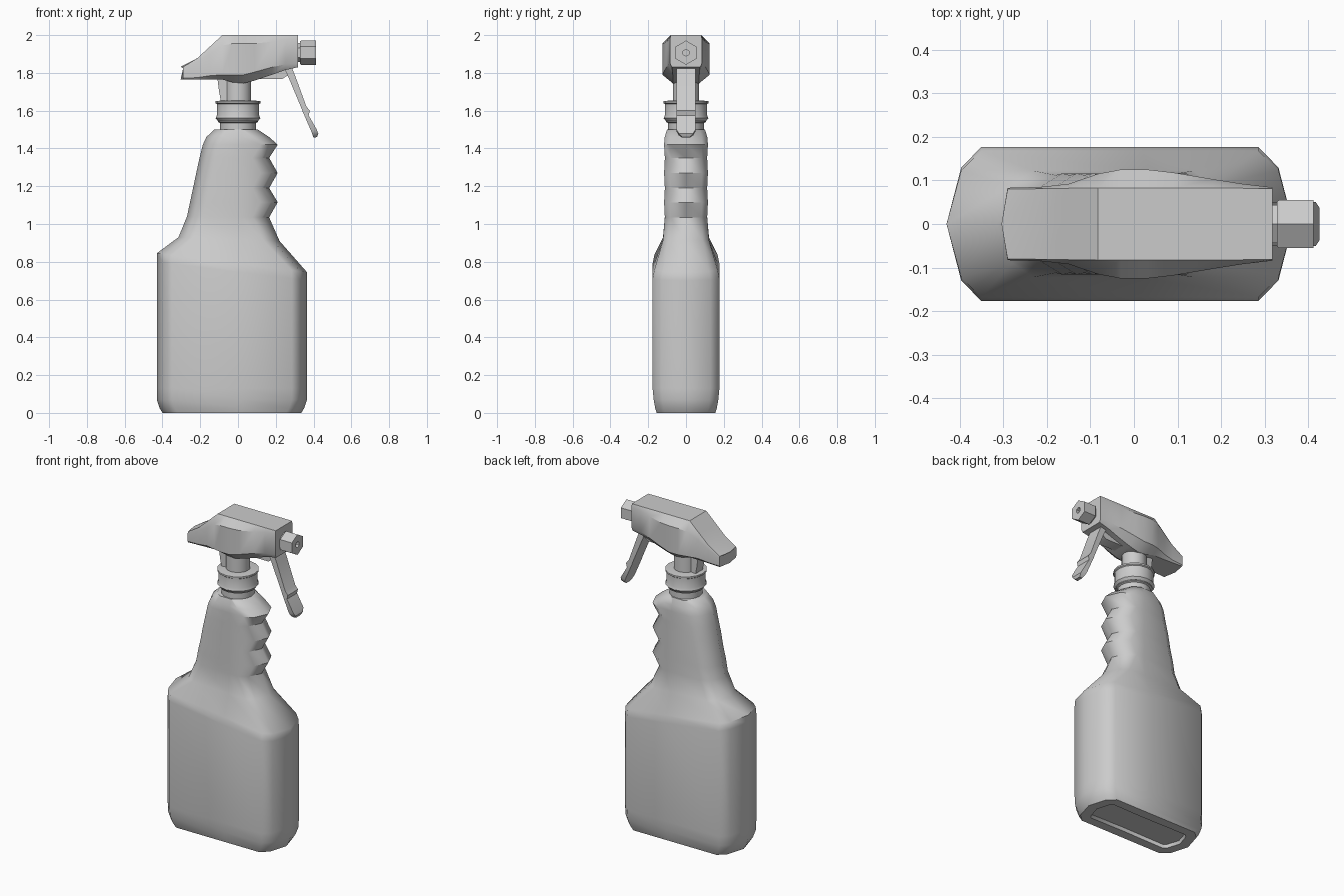
import bpy, bmesh
from math import sin, cos, pi, radians


def finish(name, bm, angle=35):
    bmesh.ops.recalc_face_normals(bm, faces=bm.faces[:])
    mesh = bpy.data.meshes.new(name)
    bm.to_mesh(mesh)
    bm.free()
    ob = bpy.data.objects.new(name, mesh)
    bpy.context.collection.objects.link(ob)
    bpy.ops.object.select_all(action='DESELECT')
    ob.select_set(True)
    bpy.context.view_layer.objects.active = ob
    bpy.ops.object.shade_smooth_by_angle(angle=radians(angle))
    return ob


def loft(rings):
    """Skin a list of closed rings and cap both ends; returns bmesh and caps."""
    bm = bmesh.new()
    vs = [[bm.verts.new(p) for p in r] for r in rings]
    n = len(vs[0])
    for a, b in zip(vs, vs[1:]):
        for i in range(n):
            j = (i + 1) % n
            bm.faces.new((a[i], a[j], b[j], b[i]))
    caps = [bm.faces.new(vs[0][::-1]), bm.faces.new(vs[-1])]
    bm.normal_update()
    return bm, caps


def lathe(name, profile, sides=16, cx=0):
    rings = [[(cx + r * cos(2 * pi * i / sides), r * sin(2 * pi * i / sides), z)
              for i in range(sides)] for r, z in profile]
    return finish(name, loft(rings)[0])


def mirror_half(half):
    """Half outline starting and ending on y = 0, completed on the other side."""
    return half + [(x, -y, z) for x, y, z in half[-2:0:-1]]


# Bottle: left x, left z, right x, right z, half depth, corner length
def bottle_ring(xl, zl, xr, zr, h, a):
    xs = [(xl, 0), (xl + .42 * a, .73), (xl + a, 1), (.02, 1),
          (xr - a, 1), (xr - .42 * a, .73), (xr, 0)]
    return mirror_half([(x, h * f, zl + (zr - zl) * (x - xl) / (xr - xl)) for x, f in xs])


sections = [
    (-.40, 0, .335, 0, .155, .08),
    (-.415, .025, .35, .025, .163, .08),
    (-.43, .07, .365, .07, .171, .08),
    (-.43, .13, .365, .13, .177, .08),
    (-.43, .80, .365, .70, .177, .08),
    (-.43, .845, .365, .745, .168, .08),
    (-.315, .93, .22, .91, .122, .085),
    (-.27, 1.04, .165, 1.035, .112, .09),
    (-.254, 1.115, .21, 1.115, .116, .09),
    (-.238, 1.19, .165, 1.19, .112, .09),
    (-.221, 1.27, .21, 1.27, .116, .09),
    (-.204, 1.35, .165, 1.35, .112, .09),
    (-.186, 1.42, .21, 1.42, .116, .09),
    (-.168, 1.46, .165, 1.46, .113, .09),
    (-.125, 1.5, .105, 1.5, .10, .07),
]
bm, caps = loft([bottle_ring(*s) for s in sections])
# Recessed base panel
bmesh.ops.inset_region(bm, faces=[caps[0]], thickness=.06)
bmesh.ops.inset_region(bm, faces=[caps[0]], thickness=.006)
for v in caps[0].verts:
    v.co.z = .02
finish("bottle", bm, 50)

# Neck, screw collar and pump stem
lathe("neck", [(.095, 1.49), (.095, 1.535), (.105, 1.54), (.105, 1.565)])
lathe("collar", [(.106, 1.545), (.118, 1.56), (.112, 1.575), (.112, 1.635),
                 (.119, 1.64), (.119, 1.65), (.075, 1.655)])
lathe("stem", [(.07, 1.64), (.07, 1.78)])

# Dip channel behind the stem
channel = [[(x, y, z) for x, y in ((a, -.035), (b, -.035), (b, .035), (a, .035))]
           for a, b, z in ((-.085, -.04, 1.62), (-.10, -.04, 1.70), (-.11, -.04, 1.78))]
finish("stem_channel", loft(channel)[0])

# Spray head: x, top z, upper z, lower z, bottom z, top / side / bottom half widths
head = [
    (-.29, 1.832, 1.825, 1.772, 1.765, .080, .083, .080),
    (-.215, 1.878, 1.86, 1.775, 1.765, .081, .085, .075),
    (-.15, 1.938, 1.90, 1.785, 1.765, .082, .092, .072),
    (-.083, 2.0, 1.945, 1.79, 1.765, .082, .115, .07),
    (-.03, 2.0, 1.955, 1.79, 1.75, .082, .125, .07),
    (.03, 2.0, 1.955, 1.79, 1.745, .082, .125, .07),
    (.09, 2.0, 1.955, 1.805, 1.76, .082, .118, .07),
    (.18, 2.0, 1.965, 1.83, 1.79, .082, .103, .07),
    (.25, 2.0, 1.975, 1.845, 1.815, .082, .092, .072),
    (.318, 2.0, 1.98, 1.85, 1.83, .081, .084, .075),
]
rings = []
for x, zt, zh, zl, zb, wt, wm, wb in head:
    tip = x - .014 if x < -.25 else x
    rings.append(mirror_half([(tip, 0, zt), (x, wt, zt), (x, wm, zh),
                              (x, wm, zl), (x, wb, zb), (tip, 0, zb)]))
finish("spray_head", loft(rings)[0], 30)


# Hexagonal nozzle with a recessed orifice
def hexagon(x, r, z=1.907):
    return [(x, r * sin(pi * i / 3), z + r * cos(pi * i / 3)) for i in range(6)]


nozzle = [hexagon(*s) for s in ((.31, .05), (.328, .05), (.328, .06), (.334, .064),
                                (.412, .064), (.412, .018), (.385, .018))]
finish("nozzle", loft(nozzle)[0], 20)

# Trigger: back x, z, front x, z, half width
trigger = [
    (.245, 1.825, .282, 1.835, .05), (.27, 1.77, .308, 1.77, .05),
    (.335, 1.615, .362, 1.622, .05), (.34, 1.60, .38, 1.60, .05),
    (.349, 1.58, .374, 1.575, .05), (.388, 1.49, .417, 1.50, .05),
    (.396, 1.469, .425, 1.478, .038), (.40, 1.457, .418, 1.460, .02),
]
finish("trigger", loft([[(a, -w, za), (b, -w, zb), (b, w, zb), (a, w, za)]
                        for a, za, b, zb, w in trigger])[0])

# Piston block linking trigger and head
piston = [[(x, y, z) for y, z in ((-.035, b), (.035, b), (.035, t), (-.035, t))]
          for x, b, t in ((.04, 1.768, 1.80), (.235, 1.768, 1.83), (.268, 1.79, 1.83))]
finish("piston", loft(piston)[0])
